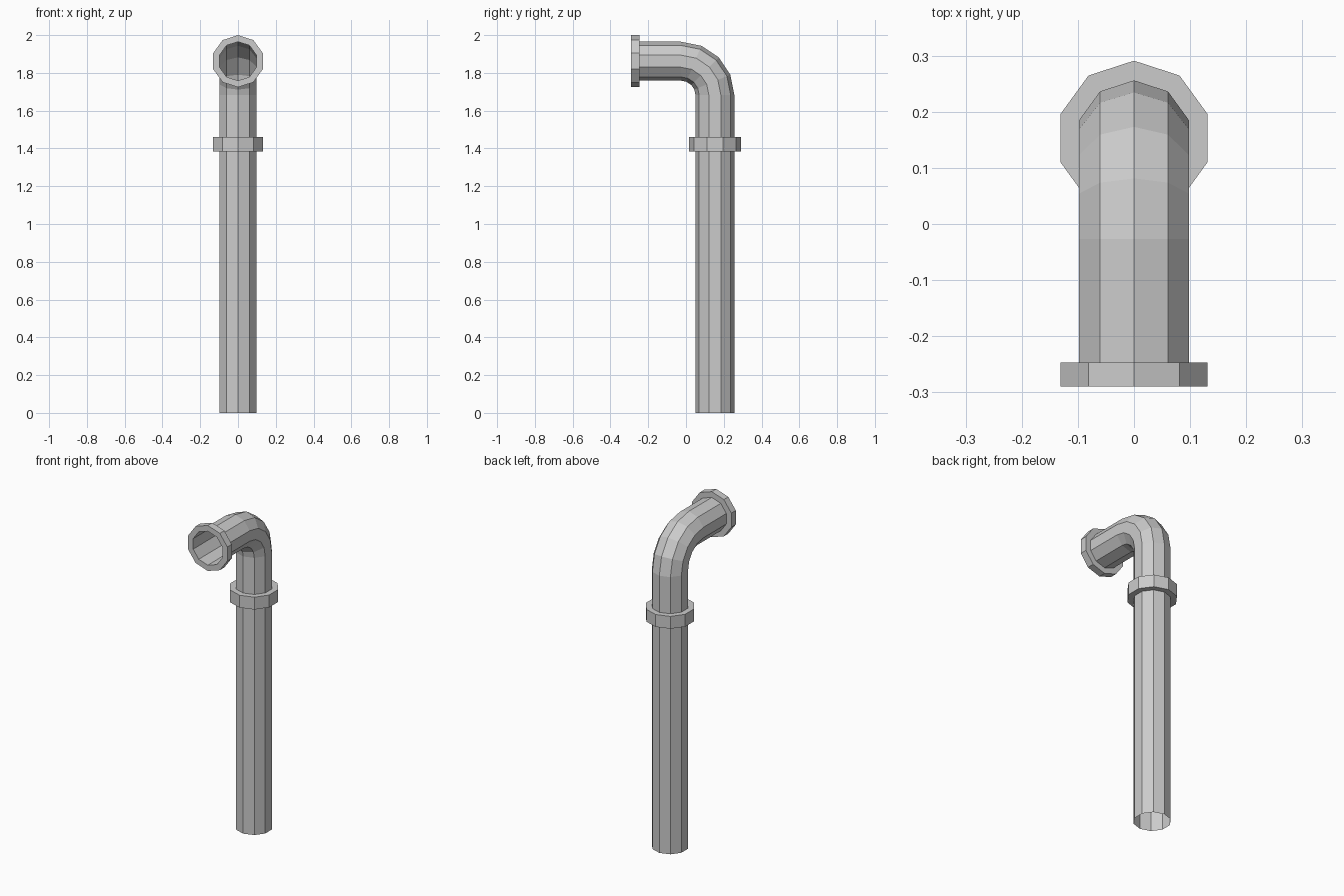
import bpy, bmesh
from math import sin, cos, pi

if "Cube" in bpy.data.objects:
    bpy.data.objects.remove(bpy.data.objects["Cube"])

SIDES = 10
PIPE_R, FLANGE_R = 0.103, 0.138
PIPE_Y, TOP_Z, BEND_R = 0.153, 1.862, 0.18


def sweep(name, stations):
    """Skin ten-sided rings; a station is (y, z, tilt, radius), tilt 0 = along y, pi/2 = vertical."""
    bm = bmesh.new()
    rings = []
    for y, z, tilt, r in stations:
        ring = []
        for i in range(SIDES):
            a = 2 * pi * i / SIDES
            out = r * cos(a)
            ring.append(bm.verts.new((r * sin(a), y + out * sin(tilt), z + out * cos(tilt))))
        rings.append(ring)
    for lo, hi in zip(rings, rings[1:]):
        for i in range(SIDES):
            j = (i + 1) % SIDES
            bm.faces.new((lo[i], hi[i], hi[j], lo[j]))
    mesh = bpy.data.meshes.new(name)
    bm.to_mesh(mesh)
    bm.free()
    obj = bpy.data.objects.new(name, mesh)
    bpy.context.collection.objects.link(obj)
    return obj


# Open pipe with mouth flange: flange back, rim and front face lead into the bore
bend_y, bend_z = PIPE_Y - BEND_R, TOP_Z - BEND_R
pipe = [(-0.29, TOP_Z, 0, PIPE_R)]
for k in range(5):
    t = k * pi / 8
    pipe.append((bend_y + BEND_R * sin(t), bend_z + BEND_R * cos(t), t, PIPE_R))
pipe.append((PIPE_Y, 0, pi / 2, PIPE_R))
sweep("bent_pipe", pipe)

# Flange around the open mouth
sweep("mouth_flange", [(-0.29, TOP_Z, 0, PIPE_R), (-0.29, TOP_Z, 0, FLANGE_R),
                       (-0.247, TOP_Z, 0, FLANGE_R), (-0.247, TOP_Z, 0, PIPE_R)])

# Joint collar on the upright
sweep("joint_collar", [(PIPE_Y, 1.46, pi / 2, PIPE_R), (PIPE_Y, 1.46, pi / 2, FLANGE_R),
                       (PIPE_Y, 1.385, pi / 2, FLANGE_R), (PIPE_Y, 1.385, pi / 2, PIPE_R)])
